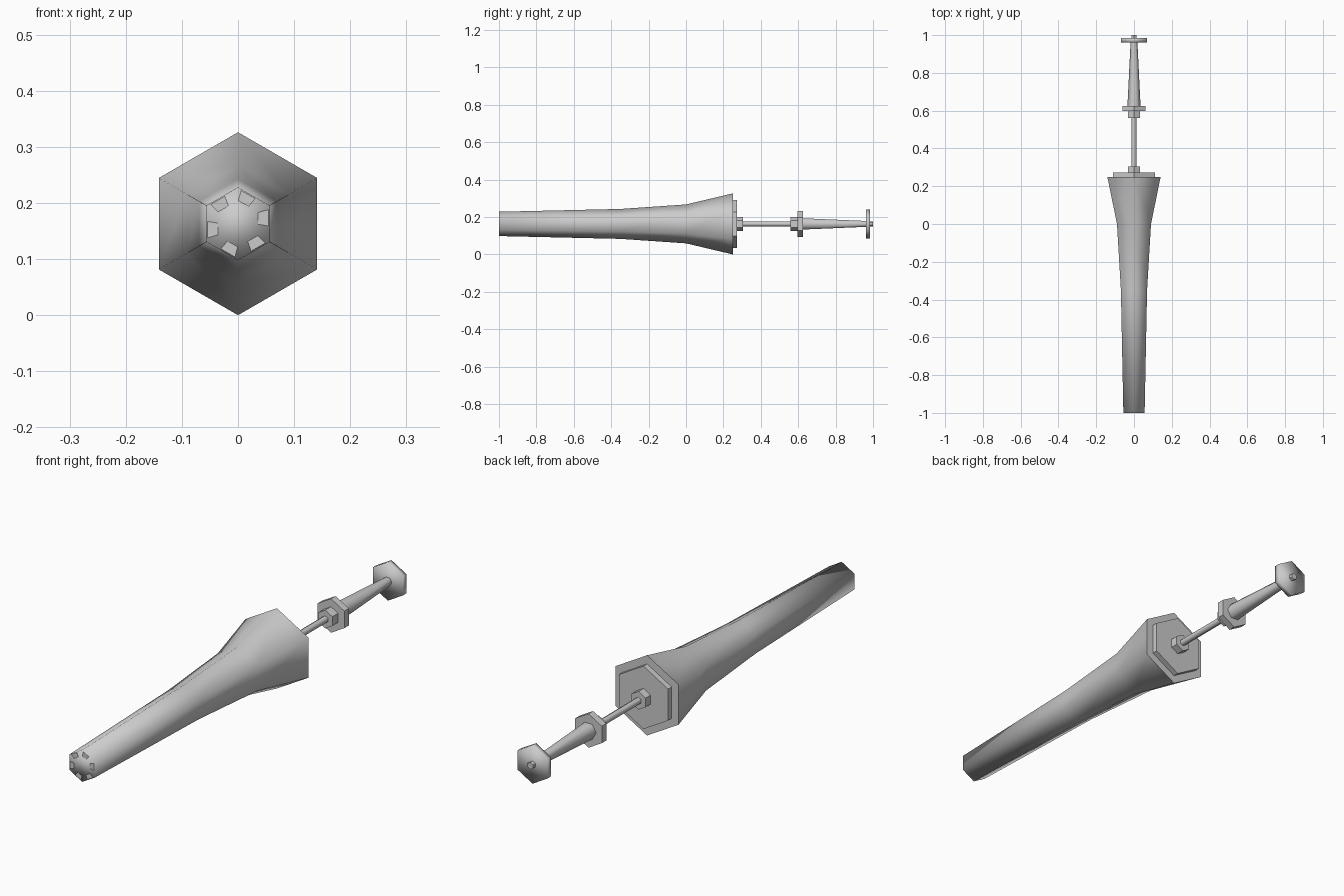
import bpy, bmesh, math
from mathutils import Vector

if "Cube" in bpy.data.objects:
    bpy.data.objects.remove(bpy.data.objects["Cube"])

AXIS_Z = 0.163
grey = bpy.data.materials.new("plain grey")
grey.diffuse_color = (0.6, 0.6, 0.6, 1)
grey.use_nodes = True
grey.node_tree.nodes["Principled BSDF"].inputs["Base Color"].default_value = grey.diffuse_color


def finish(name, bm, smooth=None):
    bmesh.ops.recalc_face_normals(bm, faces=bm.faces)
    me = bpy.data.meshes.new(name)
    for f in bm.faces:
        f.smooth = bool(smooth and smooth(f))
    bm.to_mesh(me)
    bm.free()
    me.materials.append(grey)
    ob = bpy.data.objects.new(name, me)
    bpy.context.collection.objects.link(ob)
    return ob


def prism(name, stations, smooth=None, sides=6, turn=90):
    """Loft of polygon rings along y; stations are (y, corner radius)."""
    bm = bmesh.new()
    rings = []
    for y, r in stations:
        angles = [math.radians(turn + 360 * i / sides) for i in range(sides)]
        rings.append([bm.verts.new((r * math.cos(a), y, AXIS_Z + r * math.sin(a)))
                      for a in angles])
    for a, b in zip(rings, rings[1:]):
        for i in range(sides):
            j = (i + 1) % sides
            bm.faces.new((a[i], a[j], b[j], b[i]))
    bm.faces.new(rings[0])
    bm.faces.new(rings[-1])
    return finish(name, bm, smooth)


# Flared body, smooth all round apart from its flat rear
body = prism("flared_body",
             [(-1, 0.065), (-0.35, 0.08), (0, 0.104), (0.25, 0.163)],
             lambda f: f.normal.y < 0.9)
for e in body.data.edges:
    if all(body.data.vertices[v].co.y > 0.24 for v in e.vertices):
        e.use_edge_sharp = True

# Rear plate, nut and rod
prism("rear_plate", [(0.25, 0.128), (0.273, 0.128)])
prism("rod_nut", [(0.273, 0.037), (0.305, 0.037)])
prism("rod", [(0.30, 0.014), (0.57, 0.014)], lambda f: abs(f.normal.y) < 0.5)

# Grip with its collar and guard
prism("grip_collar", [(0.56, 0.037), (0.60, 0.037)])
prism("grip_guard", [(0.597, 0.069), (0.626, 0.069)])
prism("grip", [(0.62, 0.035), (0.965, 0.018)],
      lambda f: abs(f.normal.y) < 0.5, turn=0)

# Pommel disc and its tip
prism("pommel", [(0.962, 0.078), (0.985, 0.078)], lambda f: True)
prism("pommel_tip", [(0.98, 0.014), (1.0, 0.014)])

# Six thin pads set off-centre along the sides of the front end
bm = bmesh.new()
for k in range(6):
    a = math.radians(60 * k)
    out = Vector((math.cos(a), 0, math.sin(a)))
    along = Vector((-math.sin(a), 0, math.cos(a)))
    centre = Vector((0, -1, AXIS_Z))
    corners = [(0.036, -0.001), (0.054, -0.004), (0.054, 0.025), (0.036, 0.020)]
    front = [bm.verts.new(centre + out * r + along * t + Vector((0, -0.001, 0)))
             for r, t in corners]
    back = [bm.verts.new(centre + out * r + along * t + Vector((0, 0.001, 0)))
            for r, t in corners]
    bm.faces.new(front)
    bm.faces.new(back)
    for i in range(4):
        j = (i + 1) % 4
        bm.faces.new((front[i], front[j], back[j], back[i]))
finish("front_pads", bm)
